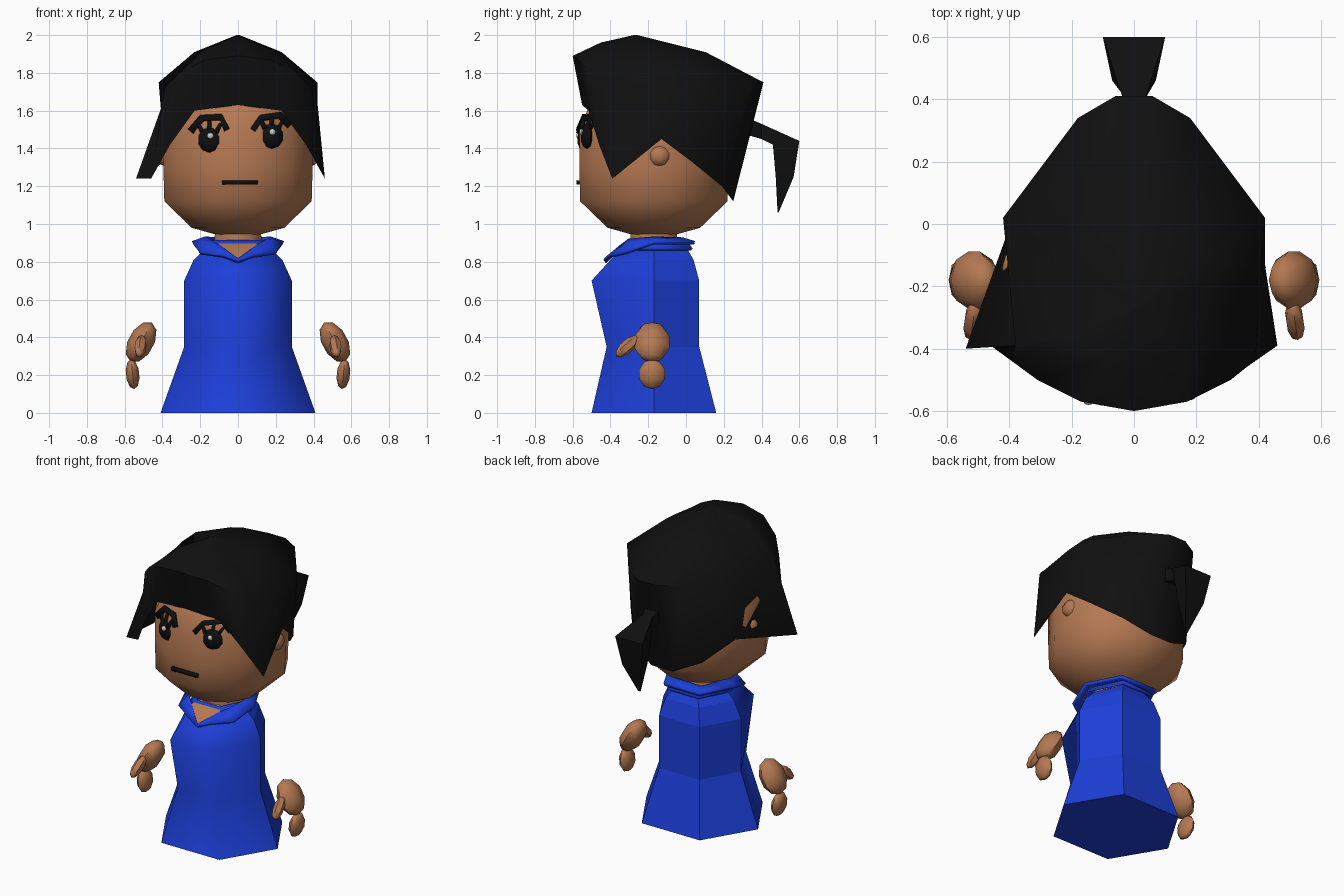
import bpy, bmesh, math
from mathutils import Vector, Matrix, Euler
from mathutils.bvhtree import BVHTree

if "Cube" in bpy.data.objects:
    bpy.data.objects.remove(bpy.data.objects["Cube"])


def material(name, r, g, b):
    m = bpy.data.materials.new(name)
    m.diffuse_color = (r, g, b, 1)
    m.use_nodes = True
    m.node_tree.nodes["Principled BSDF"].inputs["Base Color"].default_value = m.diffuse_color
    return m


SKIN = material("skin", 0.46, 0.19, 0.085)
BLUE = material("blue_cloth", 0.012, 0.05, 0.70)
BLACK = material("black", 0.005, 0.005, 0.005)
SHINE = material("shine", 0.6, 0.6, 0.6)


def finish(name, bm, mat, angle=50, thick=0):
    bmesh.ops.recalc_face_normals(bm, faces=bm.faces[:])
    me = bpy.data.meshes.new(name)
    bm.to_mesh(me)
    bm.free()
    for p in me.polygons:
        p.use_smooth = True
    me.set_sharp_from_angle(angle=math.radians(angle))
    me.materials.append(mat)
    ob = bpy.data.objects.new(name, me)
    bpy.context.collection.objects.link(ob)
    if thick:
        mod = ob.modifiers.new("thickness", 'SOLIDIFY')
        mod.thickness = thick
        mod.offset = 0
    return ob


def loft(rows, caps=(True, True), closed=True):
    """Skin a stack of rows that all have the same number of points."""
    bm = bmesh.new()
    vs = [[bm.verts.new(p) for p in row] for row in rows]
    n = len(rows[0])
    for a, b in zip(vs, vs[1:]):
        for i in range(n if closed else n - 1):
            j = (i + 1) % n
            bm.faces.new((a[i], a[j], b[j], b[i]))
    for cap, row in zip(caps, (vs[0], vs[-1])):
        if cap and closed:
            bm.faces.new(row)
    return bm


def ellipsoid(name, loc, size, mat, rot=(0, 0, 0), seg=8, rings=5):
    bm = bmesh.new()
    bmesh.ops.create_uvsphere(bm, u_segments=seg, v_segments=rings, radius=1,
                              matrix=Matrix.LocRotScale(Vector(loc), Euler(rot), Vector(size)))
    return finish(name, bm, mat)


def ring(r, z, n=12, cy=-0.17):
    c = r / math.cos(math.pi / n)
    return [(c * math.cos((i + .5) * math.tau / n), cy + c * math.sin((i + .5) * math.tau / n), z)
            for i in range(n)]


# Dress: hexagonal rings given as height, half width, front y, back y
def hexagon(z, w, f, b):
    h = w * 0.52
    return [(w, -.17, z), (h, b, z), (-h, b, z), (-w, -.17, z), (-h, f, z), (h, f, z)]


dress = finish("dress", loft([hexagon(*p) for p in (
    (0, .41, -.50, .16), (.35, .285, -.42, .07), (.70, .285, -.50, .07),
    (.81, .235, -.40, .04), (.88, .16, -.325, 0))]), BLUE, 80)
# Back panels stay faceted, front stays smooth
me = dress.data
for e in me.edges:
    a, b = (me.vertices[i].co for i in e.vertices)
    e.use_edge_sharp = min(a.y, b.y) > -.18 or max(a.z, b.z) < .01

# Neck and neckline
finish("neck", loft([ring(.13, .80, 8), ring(.12, 1.0, 8)]), SKIN)
bm = bmesh.new()
bm.faces.new([bm.verts.new(p) for p in ((.11, -.345, .89), (0, -.19, .94), (-.11, -.345, .89), (0, -.43, .80))])
bmesh.ops.triangulate(bm, faces=bm.faces[:])
finish("neckline", bm, SKIN)


# Collar: half outlines mirrored across x
def mirror_row(half):
    return half + [(-x, y, z) for x, y, z in reversed(half) if x > 0]


collar_in = [(0, -.425, .812), (.09, -.345, .88), (.15, -.30, .915), (.17, -.17, .925), (.10, -.02, .92)]
collar_out = [(0, -.43, .80), (.08, -.405, .83), (.20, -.33, .845), (.24, -.17, .90), (.13, .045, .90)]
finish("collar", loft([mirror_row(collar_in), mirror_row(collar_out)], (False, False)), BLUE, 30, .02)
finish("under_collar", loft([hexagon(.91, .16, -.31, 0), hexagon(.865, .215, -.33, .03)],
                            (False, False)), BLUE, 30, .015)

# Head
bm = loft([ring(r, z) for z, r in ((.92, .03), (.98, .245), (1.12, .39), (1.30, .395),
                                   (1.50, .395), (1.68, .32), (1.80, .15))])
bm.normal_update()
surface = BVHTree.FromBMesh(bm)
finish("head", bm, SKIN)


def on_face(x, z, lift=.008):
    hit = surface.ray_cast(Vector((x, -2, z)), Vector((0, 1, 0)))[0]
    return Vector((x, hit.y - lift, z))


def ribbon(name, pts, w0, w1=None):
    """Flat band following the face through (x, z) points."""
    w1 = w0 if w1 is None else w1
    a, b = [], []
    for i, p in enumerate(pts):
        q, r = Vector(pts[max(i - 1, 0)]), Vector(pts[min(i + 1, len(pts) - 1)])
        d = (r - q).normalized()
        w = (w0 + (w1 - w0) * i / (len(pts) - 1)) / 2
        a.append(on_face(p[0] - d.y * w, p[1] + d.x * w))
        b.append(on_face(p[0] + d.y * w, p[1] - d.x * w))
    finish(name, loft([a, b], closed=False), BLACK, 30, .02)


# Ears and eyes
for s, side, ex, ez in ((-1, "left", -.15, 1.445), (1, "right", .178, 1.465)):
    ellipsoid(side + "_ear", (s * .385, -.14, 1.36), (.04, .058, .055), SKIN)
    p = on_face(ex, ez, 0)
    ellipsoid(side + "_eye", p, (.066, .032, .067), BLACK, (0, 0, s * .3))
    ellipsoid(side + "_eye_shine", p + Vector((.004, -.03, .022)), (.017, .012, .017), SHINE)
    for k in (-1, 0, 1):
        ribbon(side + "_eyelash", [(ex + k * .035, ez + .04), (ex + k * .06, ez + .10 - abs(k) * .015)], .02, .012)
ribbon("left_eyebrow", [(-.25, 1.49), (-.19, 1.56), (-.09, 1.565), (-.06, 1.50)], .03)
ribbon("right_eyebrow", [(.08, 1.50), (.12, 1.56), (.22, 1.575), (.275, 1.52)], .03)
ribbon("mouth", [(-.085, 1.22), (.105, 1.22)], .022)

# Hair cap: hem and rim for one half from front to back, mirrored with a longer left lock
hem = [(0, -.55, 1.63), (.23, -.515, 1.60), (.36, -.46, 1.42), (.46, -.39, 1.24),
       (.42, -.13, 1.45), (.385, .03, 1.33), (.25, .19, 1.20), (.08, .25, 1.12)]
rim = [(0, -.60, 1.89), (.17, -.57, 1.87), (.31, -.50, 1.80), (.39, -.42, 1.72),
       (.41, -.13, 1.75), (.42, .02, 1.75), (.18, .34, 1.75), (.06, .41, 1.75)]
hem, rim = mirror_row(hem), mirror_row(rim)
hem[11] = (-.54, -.40, 1.24)
rim[11] = (-.38, -.39, 1.69)
top = Vector((0, -.27, 2.0))


def toward_top(p, t, k):
    q = top.lerp(Vector(p), t)
    q.z = 2 - k * (2 - p[2])
    return q


crown = [toward_top(p, .55, .36) for p in rim]
tip = [toward_top(p, .02, .0) for p in rim]
finish("hair", loft([hem, rim, crown, tip], (False, True)), BLACK, 60)

# Ponytail: sections as half width, outer (y, z), inner (y, z)
tail = [(.06, .33, 1.56, .33, 1.47), (.035, .40, 1.53, .40, 1.45), (.10, .60, 1.44, .46, 1.42),
        (.07, .57, 1.25, .475, 1.25), (.01, .49, 1.06, .485, 1.06)]
finish("ponytail", loft([[(-w, a, b), (w, a, b), (w * .7, c, d), (-w * .7, c, d)]
                         for w, a, b, c, d in tail]), BLACK, 30)

# Hands
for s, side in ((-1, "left"), (1, "right")):
    ellipsoid(side + "_palm", (s * .513, -.18, .375), (.068, .097, .118), SKIN, (0, -s * .5, 0))
    ellipsoid(side + "_fingers", (s * .558, -.18, .205), (.036, .072, .08), SKIN, (0, s * .1, 0))
    ellipsoid(side + "_thumb", (s * .516, -.31, .352), (.033, .036, .08), SKIN, (-.85, 0, s * .15), 6)
